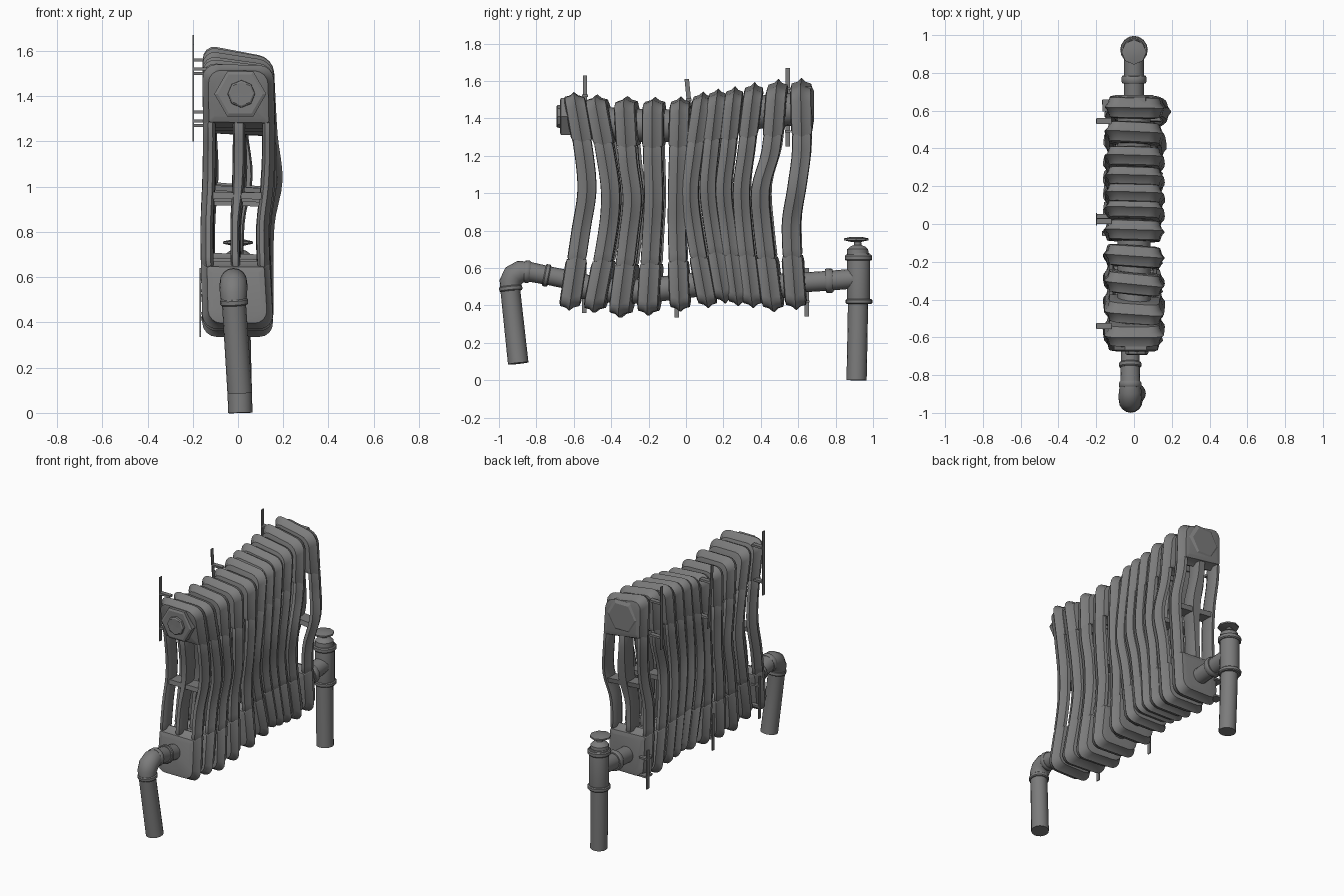
import bpy, bmesh, math
from mathutils import Vector

if "Cube" in bpy.data.objects:
    bpy.data.objects.remove(bpy.data.objects["Cube"])

iron = bpy.data.materials.new("dark_iron")
iron.diffuse_color = (.2, .2, .2, 1)
iron.use_nodes = True
iron.node_tree.nodes["Principled BSDF"].inputs["Base Color"].default_value = iron.diffuse_color


def finish(name, bm, angle=32):
    bmesh.ops.recalc_face_normals(bm, faces=bm.faces)
    me = bpy.data.meshes.new(name)
    bm.to_mesh(me)
    bm.free()
    me.materials.append(iron)
    ob = bpy.data.objects.new(name, me)
    bpy.context.collection.objects.link(ob)
    bpy.ops.object.select_all(action='DESELECT')
    ob.select_set(True)
    bpy.context.view_layer.objects.active = ob
    bpy.ops.object.shade_smooth_by_angle(angle=math.radians(angle))
    return ob


def loft(bm, rings):
    # skin a list of equal-length rings and cap both ends
    vs = [[bm.verts.new(p) for p in r] for r in rings]
    n = len(vs[0])
    for a, b in zip(vs, vs[1:]):
        for i in range(n):
            bm.faces.new((a[i], a[(i + 1) % n], b[(i + 1) % n], b[i]))
    bm.faces.new(vs[0])
    bm.faces.new(vs[-1])


def tube(name, pts, radii, n=16, angle=40):
    # round rings swept along a path with a radius at each point
    pts = [Vector(p) for p in pts]
    rings = []
    for i, p in enumerate(pts):
        d = (pts[min(i + 1, len(pts) - 1)] - pts[max(i - 1, 0)]).normalized()
        u = Vector((0, 0, 1)) if abs(d.x) > .8 else Vector((1, 0, 0))
        v = d.cross(u).normalized()
        u = v.cross(d)
        rings.append([p + (u * math.cos(a) + v * math.sin(a)) * radii[i]
                      for a in [2 * math.pi * k / n for k in range(n)]])
    bm = bmesh.new()
    loft(bm, rings)
    return finish(name, bm, angle)


def collar(name, centre, axis, r, h):
    c, d = Vector(centre), Vector(axis).normalized()
    s = (-h, -h * .6, h * .6, h)
    tube(name, [c + d * k for k in s], [r * .92, r, r, r * .92])


def box(bm, x0, x1, y0, y1, z0, z1):
    loft(bm, [[(x, y0, z0), (x, y1, z0), (x, y1, z1), (x, y0, z1)] for x in (x0, x1)])


def outline(hw, z0, z1, rb, rt, y):
    # rounded rectangle in the xz plane
    out = []
    for sx, sz, r, a0 in ((1, 1, rt, 0), (-1, 1, rt, 90), (-1, -1, rb, 180), (1, -1, rb, 270)):
        cz = (z1 - r) if sz > 0 else (z0 + r)
        for k in range(5):
            a = math.radians(a0 + k * 22.5)
            out.append((sx * (hw - r) + r * math.cos(a), y, cz + r * math.sin(a)))
    return out


LEVELS = [.36, .8, 1.0, 1.2, 1.53]


def at_height(z, top_down):
    # smooth interpolation of five values given from top to bottom
    v = top_down[::-1]
    z = min(max(z, LEVELS[0]), LEVELS[4])
    i = max(k for k in range(4) if LEVELS[k] <= z)

    def slope(k):
        a, b = max(k - 1, 0), min(k + 1, 4)
        return (v[b] - v[a]) / (LEVELS[b] - LEVELS[a])
    h = LEVELS[i + 1] - LEVELS[i]
    f = (z - LEVELS[i]) / h
    return ((2 * f**3 - 3 * f**2 + 1) * v[i] + (f**3 - 2 * f**2 + f) * h * slope(i)
            + (3 * f**2 - 2 * f**3) * v[i + 1] + (f**3 - f**2) * h * slope(i + 1))


# per section: y at five heights, top z, bottom z, mid bulge in x, twist, width
SECTIONS = [
    (-.60, -.545, -.53, -.56, -.625, 1.535, .375, .00, .00, 1.0),
    (-.48, -.42, -.395, -.41, -.49, 1.52, .365, .005, -.07, 1.0),
    (-.32, -.30, -.275, -.295, -.35, 1.51, .34, .00, -.10, 1.0),
    (-.17, -.17, -.165, -.175, -.20, 1.505, .35, .00, -.07, 1.0),
    (-.03, -.04, -.045, -.045, -.03, 1.505, .37, -.005, -.03, .95),
    (.09, .045, .025, .045, .12, 1.53, .39, .00, -.03, .9),
    (.17, .135, .12, .14, .21, 1.545, .415, .005, -.03, .85),
    (.26, .225, .205, .225, .28, 1.555, .40, .00, -.03, .85),
    (.365, .325, .30, .31, .36, 1.575, .39, .00, -.03, .9),
    (.49, .46, .405, .415, .47, 1.59, .37, .015, -.05, .98),
    (.615, .62, .595, .565, .59, 1.595, .38, .04, -.02, 1.0),
]


def bend(bm, s, tilt):
    ys, (zt, zb, bulge, twist, w) = s[:5], s[5:]
    xs = (0, bulge * .3 + .006, bulge, bulge * .6 - .02, 0)
    for v in bm.verts:
        x, y, z = v.co
        t = (z - .36) / 1.17
        v.co.x = x + at_height(z, xs) * (1 if x > 0 else .4)
        v.co.y = y * w + at_height(z, ys) + twist * x
        v.co.z = zb + t * (zt - zb) + tilt * x * t


# Radiator sections: two ridged header blocks, three columns and a bridge each
LAYERS = [(-.058, .035), (-.052, .012), (-.022, .004), (0, -.014),
          (.022, .004), (.052, .012), (.058, .035)]
ZS = (.60, .645, .68, .72, .76, .80, .85, .9, .95, 1.0, 1.05, 1.1, 1.15, 1.2, 1.27, 1.32)
for i, s in enumerate(SECTIONS):
    bm = bmesh.new()
    for z0, z1, rb, rt in ((1.265, 1.52, .012, .06), (.37, .645, .06, .012)):
        loft(bm, [outline(.143 - q, z0 + q, z1 - q, max(rb - q * .2, .006),
                          max(rt - q * .2, .006), y) for y, q in LAYERS])
    side = [(.157, 0), (.142, .020), (.134, .048), (.114, .051), (.102, .03),
            (.102, -.03), (.114, -.051), (.134, -.048), (.142, -.020)]
    mid = [(.025, .02), (.017, .048), (-.017, .048), (-.025, .02),
           (-.025, -.02), (-.017, -.048), (.017, -.048), (.025, -.02)]
    for prof, cx in ((side, .118), ([(-x, y) for x, y in side], -.118), (mid, 0)):
        rings = []
        for z in ZS:
            k = .5 if z in (ZS[0], ZS[-1]) else 1      # taper hidden ends into blocks
            rings.append([(cx + (x - cx) * k, y * k, z) for x, y in prof])
        loft(bm, rings)
    box(bm, -.125, .125, -.042, .042, .935, .965)
    bend(bm, s, -.02 - .017 * i)
    finish("radiator_section_%02d" % (i + 1), bm)

# Header pipes threading all sections
tube("upper_header_pipe", [(0, s[0] + .01, s[5] - .145) for s in SECTIONS], [.088] * 11)
tube("lower_header_pipe", [(0, s[4], s[6] + .13) for s in SECTIONS], [.066] * 11)

# Hexagonal end plugs
tube("front_end_plug", [(.01, y, 1.41) for y in (-.62, -.668, -.674)], [.115, .115, .10], 6, 20)
tube("front_plug_nut", [(.015, y, 1.41) for y in (-.66, -.688, -.693, -.692, -.675)],
     [.062, .06, .052, .036, .034], 8, 20)
tube("back_end_plug", [(0, y, 1.465) for y in (.64, .672, .684)], [.12, .12, .095], 6, 20)

# Front pipe: elbow down to the broken lower end
elbow = [(-.02, -.62, .535), (-.02, -.74, .56), (-.02, -.84, .58), (-.02, -.885, .58),
         (-.02, -.92, .56), (-.02, -.938, .525), (-.017, -.938, .47), (.008, -.897, .09)]
tube("front_pipe", elbow, [.05, .05, .053, .06, .062, .06, .053, .055])
collar("front_pipe_collar_inner", (-.02, -.745, .56), (0, 1, -.2), .06, .014)
collar("front_pipe_collar_elbow", (-.02, -.85, .58), (0, 1, -.1), .06, .016)
collar("front_pipe_collar_lower", (-.017, -.937, .49), (.06, .1, -1), .062, .014)

# Back pipe: tee, riser and valve
tube("back_branch_pipe", [(0, .58, .52), (0, .77, .532), (0, .92, .545)], [.053] * 3)
collar("back_branch_collar", (0, .765, .532), (0, 1, .05), .066, .02)
tube("back_riser_pipe", [(.01, .912, 0), (.005, .916, .2), (0, .92, .43)], [.054] * 3)
tube("back_tee_body", [(0, .923, z) for z in (.41, .43, .66, .68)], [.058, .062, .062, .058])
collar("back_tee_collar_lower", (0, .925, .42), (0, 0, 1), .071, .014)
collar("back_tee_collar_upper", (0, .922, .655), (0, 0, 1), .073, .016)
tube("valve_bonnet", [(0, .918, z) for z in (.67, .70, .715, .722, .75)], [.058, .056, .04, .02, .018])
tube("valve_handwheel", [(0, .91, z) for z in (.738, .748, .758, .766)], [.022, .066, .066, .03], 8, 25)

# Wall brackets on the rear side: thin straps with pairs of stubs
for k, (y, z0, z1, lean) in enumerate(((-.54, 1.20, 1.63, 0), (.015, 1.20, 1.61, .02), (.545, 1.25, 1.67, 0))):
    bm = bmesh.new()
    box(bm, -.201, -.195, y - .012, y + .012, z0, z1)
    for z in (z1 - .11, z1 - .34):
        box(bm, -.199, -.12, y - .015, y + .015, z - .007, z + .007)
    for v in bm.verts:
        v.co.y -= lean * (v.co.z - 1.5) / .2
    finish("upper_bracket_%d" % (k + 1), bm)
for k, (y, z0, z1) in enumerate(((-.545, .36, .64), (-.05, .335, .58), (.645, .34, .60))):
    bm = bmesh.new()
    box(bm, -.17, -.163, y - .012, y + .012, z0, z1)
    for z in (z0 + .08, z1 - .06):
        box(bm, -.168, -.11, y - .05 if y > .6 else y - .014, y + .014, z - .006, z + .006)
    finish("lower_bracket_%d" % (k + 1), bm)
